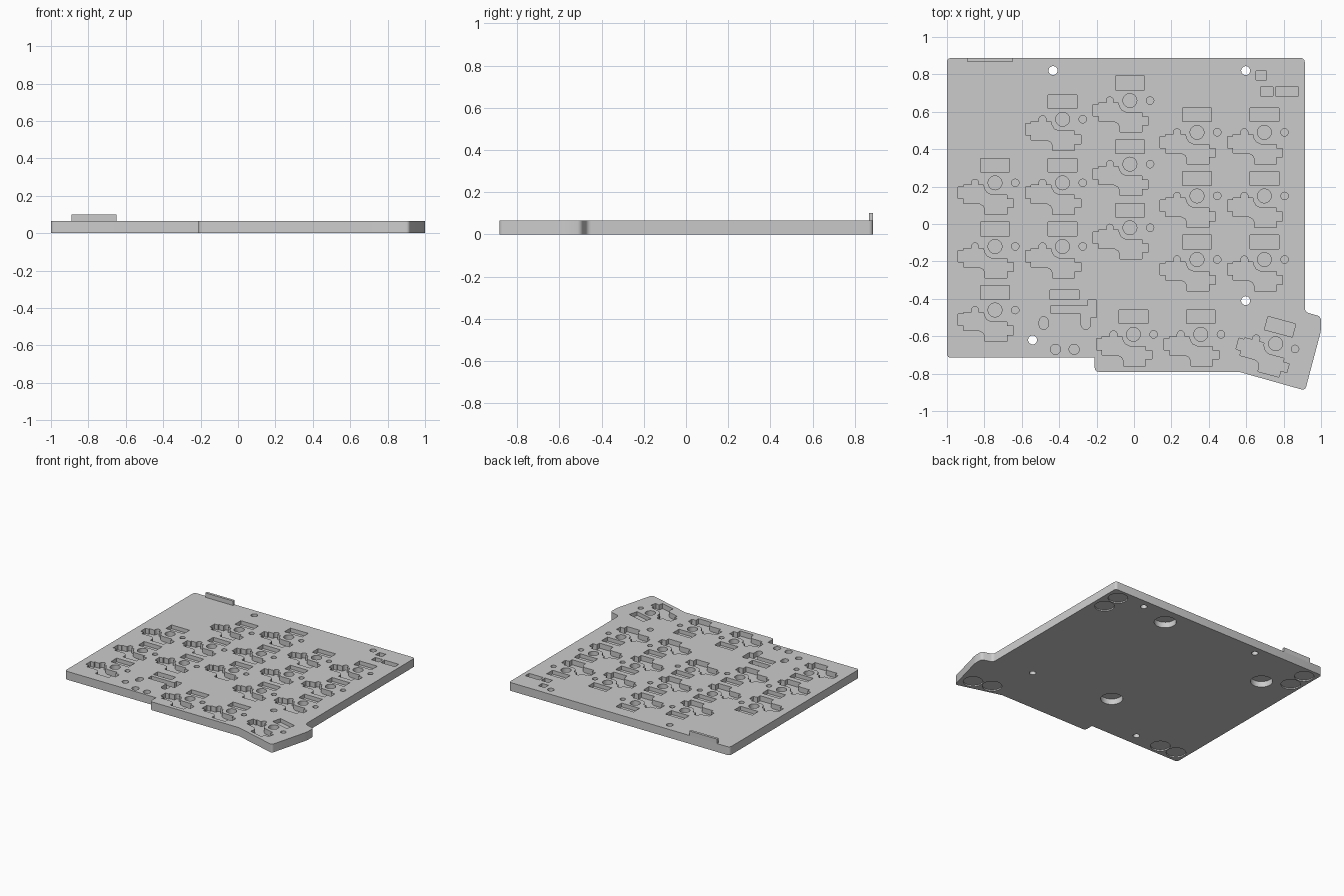
import bpy
import bmesh
from math import sin, cos, pi, radians

if "Cube" in bpy.data.objects:
    bpy.data.objects.remove(bpy.data.objects["Cube"])

THICK = 0.065

grey = bpy.data.materials.new("plain grey")
grey.use_nodes = True
colour = (0.6, 0.6, 0.6, 1)
grey.diffuse_color = colour
grey.node_tree.nodes["Principled BSDF"].inputs["Base Color"].default_value = colour


def prism(bm, points, z0, z1):
    """Upright solid from a counter-clockwise outline; returns its side edges."""
    low = [bm.verts.new((x, y, z0)) for x, y in points]
    high = [bm.verts.new((x, y, z1)) for x, y in points]
    bm.faces.new(low[::-1])
    bm.faces.new(high)
    n = len(points)
    for i in range(n):
        j = (i + 1) % n
        bm.faces.new((low[i], low[j], high[j], high[i]))
    return [bm.edges.get((a, b)) for a, b in zip(low, high)]


def rect(x0, y0, x1, y1):
    return [(x0, y0), (x1, y0), (x1, y1), (x0, y1)]


def circle(x, y, r, n=32):
    return [(x + r * cos(2 * pi * i / n), y + r * sin(2 * pi * i / n)) for i in range(n)]


def arc(x, y, r, start, end, n=8):
    angles = [radians(start + (end - start) * i / n) for i in range(n + 1)]
    return [(x + r * cos(a), y + r * sin(a)) for a in angles]


def place(points, x, y, angle):
    c, s = cos(angle), sin(angle)
    return [(x + c * u - s * v, y + s * u + c * v) for u, v in points]


def make_object(name, bm):
    bmesh.ops.recalc_face_normals(bm, faces=bm.faces)
    mesh = bpy.data.meshes.new(name)
    bm.to_mesh(mesh)
    bm.free()
    mesh.materials.append(grey)
    obj = bpy.data.objects.new(name, mesh)
    bpy.context.collection.objects.link(obj)
    return obj


# Plate with rounded corners
bm = bmesh.new()
outline = [(-1, -0.715), (-0.21, -0.715), (-0.21, -0.79), (0.56, -0.79),
           (0.915, -0.89), (1, -0.57), (1, -0.495), (0.913, -0.47),
           (0.913, 0.887), (-1, 0.887)]
sides = prism(bm, outline, 0, THICK)
rounded = [e for i, e in enumerate(sides) if i not in (1, 3)]
bmesh.ops.bevel(bm, geom=rounded, offset=0.02, segments=4, profile=0.5, affect='EDGES')
plate = make_object("base_plate", bm)

cut = bmesh.new()


def pocket(points, depth):
    prism(cut, points, THICK - depth, THICK + 0.05)


# Key pockets: socket, diode, stem and pin
socket = ([(-0.197, -0.022), (-0.197, -0.083), (-0.168, -0.083), (-0.168, -0.11),
           (-0.085, -0.11), (-0.062, -0.122), (-0.053, -0.14), (-0.053, -0.168),
           (0.064, -0.168), (0.064, -0.133), (0.098, -0.133), (0.098, -0.085),
           (0.064, -0.085), (0.064, -0.064), (-0.02, -0.064), (-0.045, -0.052),
           (-0.058, -0.03), (-0.062, -0.012), (-0.088, -0.012)]
          + arc(-0.107, 0.0, 0.019, 0, 180)
          + [(-0.126, -0.012), (-0.168, -0.012), (-0.168, -0.022)])


def key(x, y, angle=0):
    pocket(place(socket, x, y, angle), 0.04)
    pocket(place(rect(-0.077, 0.057, 0.077, 0.13), x, y, angle), 0.03)
    pocket(place(circle(0, 0, 0.037), x, y, angle), 0.035)
    pocket(place(circle(0.108, 0, 0.02, 20), x, y, angle), 0.035)


for x, top in ((-0.743, 0.22), (-0.382, 0.56), (-0.022, 0.66), (0.337, 0.49), (0.697, 0.49)):
    for row in range(3):
        key(x, top - 0.34 * row)
key(-0.003, -0.59)
key(0.357, -0.59)
key(0.757, -0.64, radians(-15))

# Jack pocket with its slot, pegs and small component pockets
pocket([(-0.445, -0.478), (-0.285, -0.478)] + arc(-0.258, -0.538, 0.025, 180, 360)
       + [(-0.233, -0.5), (-0.2, -0.5), (-0.2, -0.407), (-0.247, -0.407),
          (-0.247, -0.435), (-0.445, -0.435)], 0.04)
pocket(arc(-0.483, -0.52, 0.024, 0, 180) + arc(-0.483, -0.54, 0.024, 180, 360), 0.04)
for x in (-0.42, -0.32):
    pocket(circle(x, -0.67, 0.027, 24), 0.035)
for box in ((-0.45, -0.405, -0.293, -0.352), (0.653, 0.77, 0.708, 0.818),
            (0.677, 0.685, 0.742, 0.733), (0.757, 0.685, 0.88, 0.733)):
    pocket(rect(*box), 0.03)

# Screw holes through the plate
for x, y in ((-0.433, 0.82), (0.597, 0.82), (0.597, -0.41), (-0.542, -0.62)):
    prism(cut, circle(x, y, 0.024, 24), -0.05, THICK + 0.05)

# Underside: deep magnet recesses and shallow foot recesses
for x, y in ((0.34, 0.75), (-0.727, 0.544), (-0.07, -0.33)):
    prism(cut, circle(x, y, 0.079), -0.05, 0.045)
for x, y in ((0.816, 0.795), (0.816, 0.647), (-0.912, 0.795), (-0.912, 0.647),
             (-0.912, -0.622), (-0.766, -0.622), (0.843, -0.776), (0.698, -0.738)):
    prism(cut, circle(x, y, 0.07), -0.05, 0.01)

cutter = make_object("pocket_cutter", cut)
cutter.hide_render = True
mod = plate.modifiers.new("pockets", 'BOOLEAN')
mod.operation = 'DIFFERENCE'
mod.solver = 'EXACT'
mod.object = cutter
bpy.context.view_layer.objects.active = plate
plate.select_set(True)
bpy.ops.object.modifier_apply(modifier=mod.name)
bpy.data.objects.remove(cutter)
bpy.ops.object.shade_smooth_by_angle(angle=radians(30))

# Raised tab on the back edge
bm = bmesh.new()
prism(bm, rect(-0.89, 0.867, -0.65, 0.887), THICK - 0.005, 0.1)
make_object("back_tab", bm)
